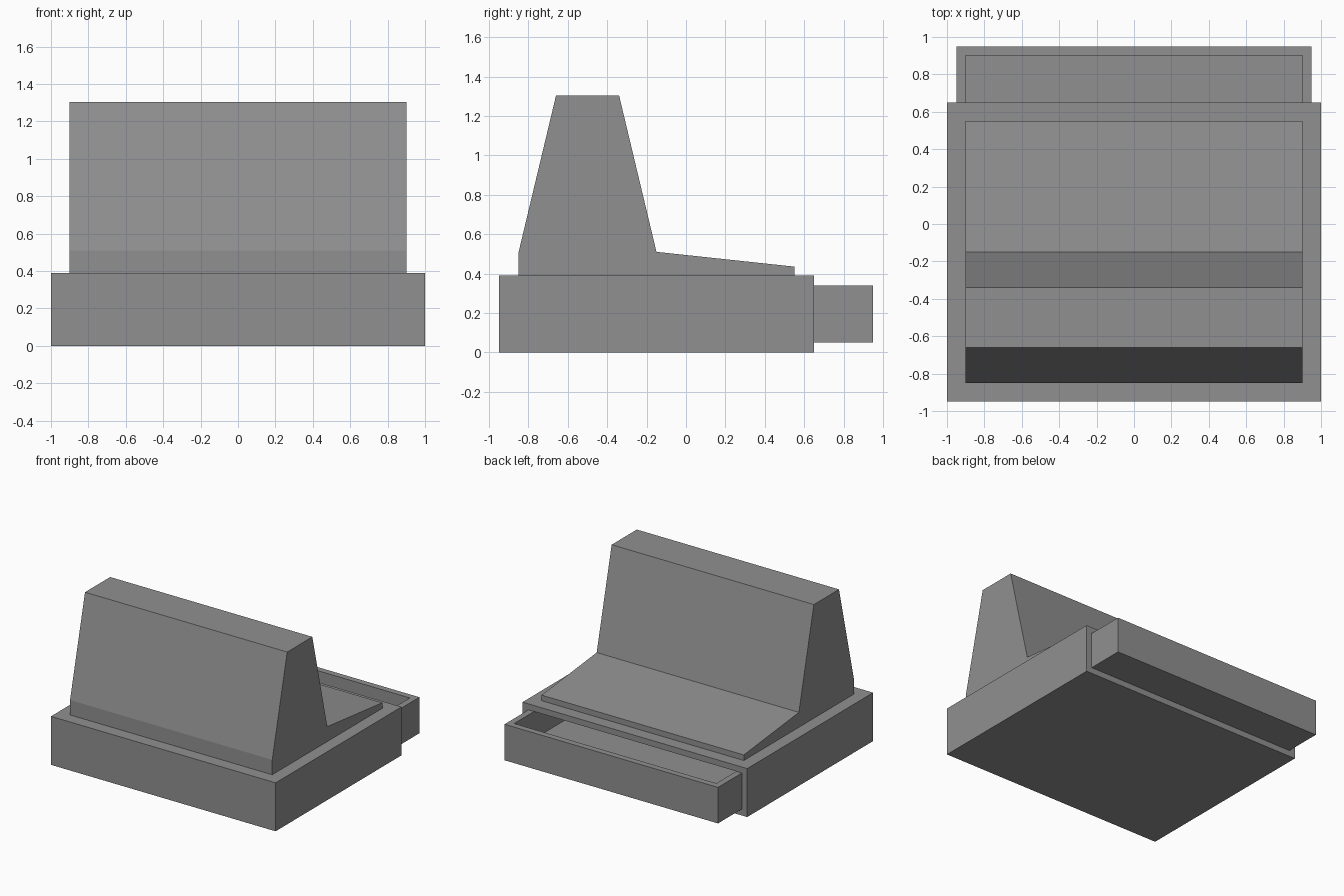
import bpy
import bmesh
from mathutils import Vector

if "Cube" in bpy.data.objects:
    bpy.data.objects.remove(bpy.data.objects["Cube"], do_unlink=True)

# Single plain grey
grey = bpy.data.materials.new("plain_grey")
grey.use_nodes = True
colour = (0.28, 0.28, 0.28, 1)
grey.diffuse_color = colour
grey.node_tree.nodes["Principled BSDF"].inputs["Base Color"].default_value = colour


def finish(name, bm):
    bmesh.ops.recalc_face_normals(bm, faces=bm.faces[:])
    mesh = bpy.data.meshes.new(name)
    bm.to_mesh(mesh)
    bm.free()
    mesh.materials.append(grey)
    obj = bpy.data.objects.new(name, mesh)
    bpy.context.collection.objects.link(obj)
    return obj


def hollow_box(name, low, high, open_side, wall, depth):
    """Box with a recess sunk into the side facing open_side."""
    low, high, open_side = Vector(low), Vector(high), Vector(open_side)
    bm = bmesh.new()
    bmesh.ops.create_cube(bm, size=1)
    bmesh.ops.scale(bm, vec=high - low, verts=bm.verts[:])
    bmesh.ops.translate(bm, vec=(low + high) / 2, verts=bm.verts[:])
    bm.normal_update()
    face = max(bm.faces, key=lambda f: f.normal.dot(open_side))
    bmesh.ops.inset_region(bm, faces=[face], thickness=wall, use_even_offset=True)
    result = bmesh.ops.extrude_face_region(bm, geom=[face])
    sunk = [v for v in result["geom"] if isinstance(v, bmesh.types.BMVert)]
    bmesh.ops.translate(bm, vec=-open_side * depth, verts=sunk)
    if face.is_valid:
        bmesh.ops.delete(bm, geom=[face], context="FACES_ONLY")
    return finish(name, bm)


def extruded_profile(name, profile, half_width):
    """Side profile in (y, z) extruded across x."""
    bm = bmesh.new()
    face = bm.faces.new([bm.verts.new((-half_width, y, z)) for y, z in profile])
    result = bmesh.ops.extrude_face_region(bm, geom=[face], use_keep_orig=True)
    moved = [v for v in result["geom"] if isinstance(v, bmesh.types.BMVert)]
    bmesh.ops.translate(bm, vec=(half_width * 2, 0, 0), verts=moved)
    return finish(name, bm)


# Base housing, open at the back for the drawer
hollow_box("base_housing", (-1, -0.95, 0), (1, 0.65, 0.39), (0, 1, 0), 0.048, 1.5)

# Drawer pulled partly out of the housing
hollow_box("drawer", (-0.95, -0.6, 0.05), (0.95, 0.95, 0.34), (0, 0, 1), 0.05, 0.22)

# Upright body with a gently sloping deck
extruded_profile("upper_body", [
    (-0.85, 0.39), (-0.85, 0.51), (-0.66, 1.305), (-0.34, 1.305),
    (-0.15, 0.51), (0.55, 0.435), (0.55, 0.39)], 0.9)
